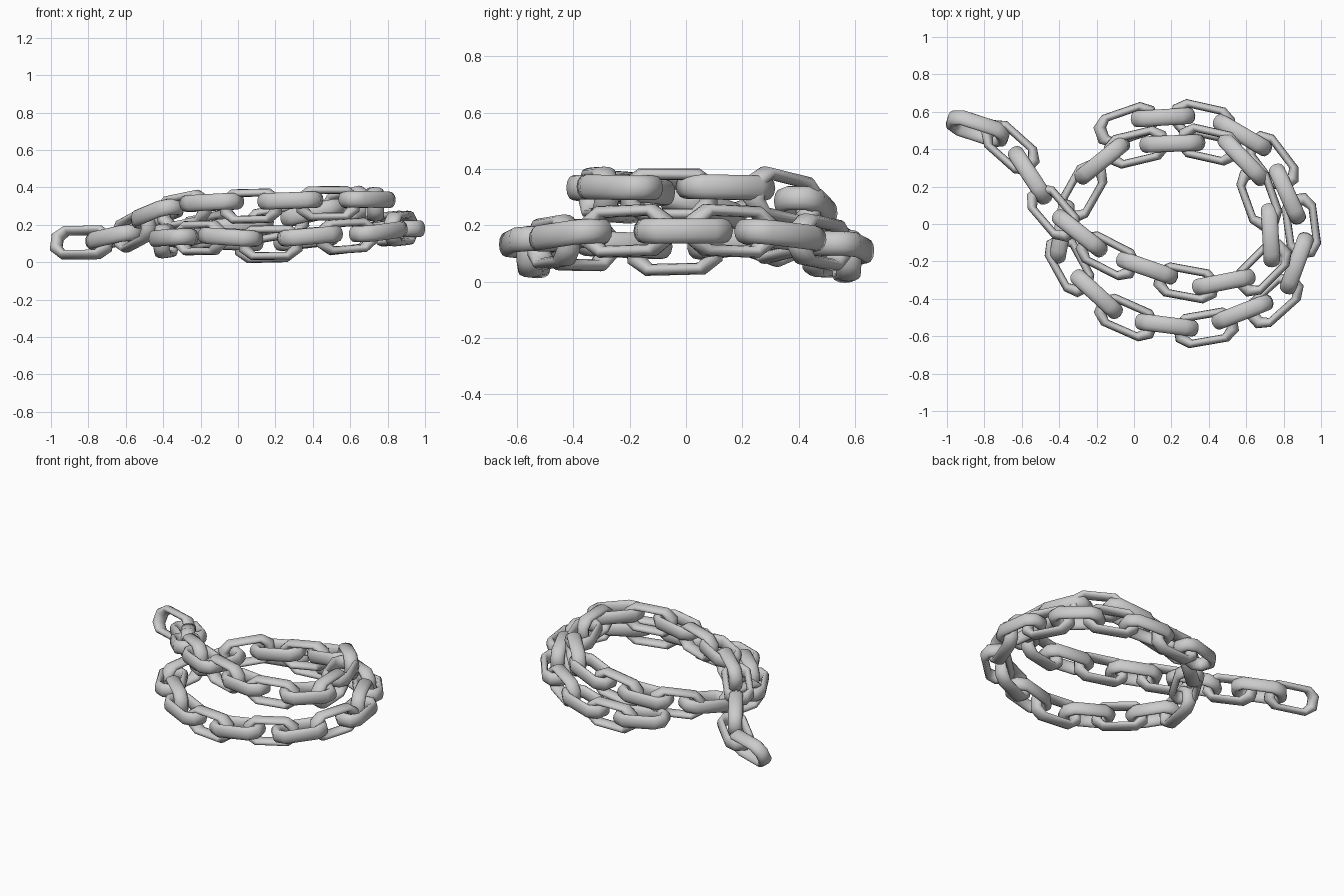
import bpy, bmesh, math
from mathutils import Vector, Matrix

if "Cube" in bpy.data.objects:
    bpy.data.objects.remove(bpy.data.objects["Cube"])

# Link centres along the coiled chain (first and last only steer the end links)
PATH = [Vector(p) for p in [
    (-.22, .44, .11), (-.04, .53, .11), (.155, .57, .09), (.365, .555, .12),
    (.58, .475, .14), (.74, .335, .165), (.82, .16, .18), (.895, -.01, .18),
    (.87, -.21, .18), (.75, -.41, .165), (.58, -.47, .14), (.385, -.555, .14),
    (.175, -.54, .105), (-.04, -.50, .135), (-.20, -.375, .13), (-.345, -.22, .13),
    (-.385, -.04, .115), (-.275, .175, .14), (-.17, .34, .17), (.015, .41, .20),
    (.205, .43, .21), (.40, .425, .265), (.585, .345, .30), (.67, .14, .335),
    (.73, -.06, .31), (.69, -.235, .335), (.48, -.31, .315), (.28, -.315, .33),
    (.07, -.235, .30), (-.14, -.17, .32), (-.29, -.05, .28), (-.43, .06, .26),
    (-.555, .26, .17), (-.66, .41, .135), (-.835, .51, .105), (-1.03, .53, .13)]]


def octagon(end_x, end_y, side_x, side_y):
    q = [(end_x, end_y), (side_x, side_y), (-side_x, side_y), (-end_x, end_y)]
    return [Vector((x, y, 0)) for x, y in q + [(-x, -y) for x, y in q]]


def link_mesh(half_thick=.044, sides=12):
    """Long octagonal link with an elliptical bar, thicker at both ends."""
    outer = octagon(.172, .045, .108, .092)
    inner = octagon(.108, .022, .083, .05)
    bm = bmesh.new()
    rings = []
    for o, i in zip(outer, inner):
        mid, rad = (o + i) / 2, (o - i) / 2
        rings.append([bm.verts.new(mid + rad * math.cos(a) + Vector((0, 0, half_thick * math.sin(a))))
                      for a in (2 * math.pi * k / sides for k in range(sides))])
    for r in range(8):
        a, b = rings[r], rings[(r + 1) % 8]
        for k in range(sides):
            n = (k + 1) % sides
            bm.faces.new((a[k], b[k], b[n], a[n]))
    bmesh.ops.recalc_face_normals(bm, faces=bm.faces)
    for f in bm.faces:
        f.smooth = True
    mesh = bpy.data.meshes.new("chain_link")
    bm.to_mesh(mesh)
    bm.free()
    mesh.set_sharp_from_angle(angle=math.radians(80))
    return mesh


# Links alternate flat and upright along the path
mesh = link_mesh()
count = len(PATH) - 2
for n in range(1, count + 1):
    t = (PATH[n + 1] - PATH[n - 1]).normalized()
    side = Vector((0, 0, 1)).cross(t).normalized()
    frame = Matrix((t, side, t.cross(side))).transposed().to_4x4()
    roll = 0 if n % 2 else 90
    if n == count:
        roll = 115  # loose end leans over
    ob = bpy.data.objects.new(f"link_{n:02d}", mesh)
    bpy.context.collection.objects.link(ob)
    ob.matrix_world = Matrix.Translation(PATH[n]) @ frame @ Matrix.Rotation(math.radians(roll), 4, 'X')
